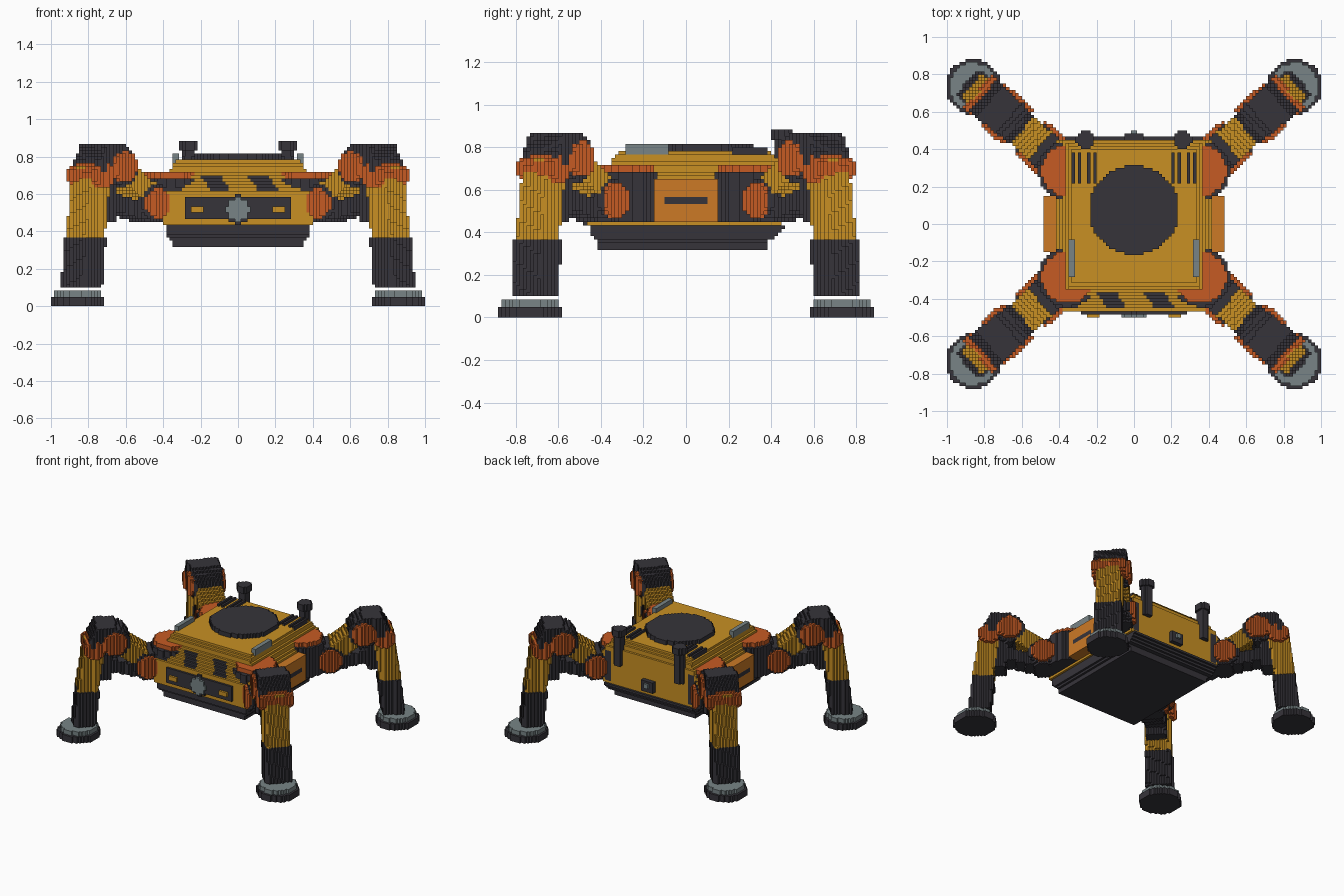
import bpy, bmesh, math
from math import hypot, floor

V = 1 / 60          # block size
cells = {}          # grid cell -> (part name, material); later parts carve earlier ones

if "Cube" in bpy.data.objects:
    bpy.data.objects.remove(bpy.data.objects["Cube"])


def material(name, rgb):
    m = bpy.data.materials.new(name)
    m.use_nodes = True
    lin = [((c / 255 + 0.055) / 1.055) ** 2.4 for c in rgb] + [1]
    m.diffuse_color = lin
    m.node_tree.nodes["Principled BSDF"].inputs["Base Color"].default_value = lin
    return m


YELLOW = material("ochre yellow", (200, 144, 35))
ORANGE = material("burnt orange", (198, 91, 36))
AMBER = material("panel orange", (204, 122, 38))
DARK = material("charcoal", (54, 52, 58))
GREY = material("steel grey", (120, 132, 134))


def fill(lo, hi, inside):
    """Grid cells within the bounds whose centre passes the test."""
    r = [range(floor(a / V + 0.5), floor(b / V + 0.5)) for a, b in zip(lo, hi)]
    return [(i, j, k) for i in r[0] for j in r[1] for k in r[2]
            if inside((i + .5) * V, (j + .5) * V, (k + .5) * V)]


def put(name, mat, lo, hi, inside=lambda x, y, z: True):
    for c in fill(lo, hi, inside):
        cells[c] = (name, mat)


def put_pair(name, mat, lo, hi, inside=lambda x, y, z: True):
    """A part on the +x side and its mirror image."""
    for i, j, k in fill(lo, hi, inside):
        cells[i, j, k] = ("left_" + name, mat)
        cells[-1 - i, j, k] = ("right_" + name, mat)


def ramp(v, a, b, fa, fb):
    t = min(1, max(0, (v - a) / (b - a)))
    return fa + (fb - fa) * t


# ---- body ----
def belly(x, y, z):
    return (abs(x) < ramp(z, .31, .39, .335, .39)
            and ramp(z, .36, .40, -.42, -.45) < y < ramp(z, .36, .42, .39, .47))


def front_edge(z):
    return ramp(z, .60, .79, -.467, -.30)


def hull(x, y, z):
    hx = ramp(z, .43, .53, .395, .42)
    if z > .64:
        hx = ramp(z, .66, .72, .42, .365) if z < .72 else ramp(z, .72, .79, .365, .335)
    return abs(x) < hx and front_edge(z) < y < ramp(z, .71, .79, .45, .39)


def stripes(x, y, z):
    u = (x + .7 * (z - .65) + .115) / .255
    return (hull(x, y, z) and y < front_edge(z) + .05
            and abs((u + .5) % 1 - .5) < .21)


put("belly", DARK, (-.5, -.5, .317), (.5, .5, .433), belly)
put("hull", YELLOW, (-.5, -.5, .433), (.5, .5, .783), hull)
put("hazard_stripes", DARK, (-.4, -.5, .617), (.4, -.2, .70), stripes)

# ---- hips and legs: built once in leg space, copied to four corners ----
HIP = (.355, .285)
DX, DY = .747, .665      # outward direction of a leg


def put_legs(name, mat, test, z0, z1):
    """test takes distance along the leg, distance across it and height."""
    def inside(x, y, z):
        ax, ay = x - HIP[0], y - HIP[1]
        return test(DX * ax + DY * ay, DX * ay - DY * ax, z)
    for i, j, k in fill((.15, .08, z0), (1, .9, z1), inside):
        for sx, side in ((i, "left"), (-1 - i, "right")):
            for sy, end in ((j, "back"), (-1 - j, "front")):
                cells[sx, sy, k] = (f"{end}_{side}_{name}", mat)


def drum(s0, r):
    return lambda s, w, z: hypot(s - s0, w) < r


def axle(s0, z0, r, w0, w1):
    return lambda s, w, z: w0 <= abs(w) < w1 and hypot(s - s0, z - z0) < r


def beam(a, b, half, wide):
    length = hypot(b[0] - a[0], b[1] - a[1])
    us, uz = (b[0] - a[0]) / length, (b[1] - a[1]) / length
    return lambda s, w, z: (abs(w) < wide
                            and 0 < (s - a[0]) * us + (z - a[1]) * uz < length
                            and abs((s - a[0]) * uz - (z - a[1]) * us) < half)


def knee_cover(s, w, z):
    return abs(w) < .11 and .38 < s < ramp(z, .78, .86, .605, .56) \
        and s > ramp(z, .74, .86, .36, .42) and z > ramp(s, .42, .5, .66, .72)


put_legs("hip", DARK, drum(0, .158), .45, .683)
put_legs("hip_cap", ORANGE, drum(0, .14), .683, .717)
put_legs("hip_link", DARK, beam((.08, .55), (.2, .55), .07, .085), .4, .7)
put_legs("thigh", YELLOW, beam((.17, .56), (.45, .77), .062, .097), .4, .9)
put_legs("thigh_strut", DARK, beam((.19, .49), (.47, .56), .045, .07), .4, .7)
put_legs("calf_piston", DARK, beam((.47, .76), (.51, .45), .045, .07), .4, .8)
put_legs("shin", YELLOW, beam((.565, .76), (.622, .36), .068, .083), .367, .75)
put_legs("lower_shin", DARK, beam((.61, .40), (.65, .06), .073, .09), .105, .367)
put_legs("knee_axle", ORANGE, axle(.575, .70, .07, 0, .118), .6, .8)
put_legs("knee_cover", DARK, knee_cover, .65, .867)
put_legs("lower_joint", DARK, axle(.19, .55, .10, 0, .1), .4, .7)
put_legs("upper_joint", DARK, axle(.43, .745, .105, 0, .1), .6, .867)
put_legs("lower_joint_disc", ORANGE, axle(.19, .55, .082, .085, .122), .4, .7)
put_legs("upper_joint_disc", ORANGE, axle(.43, .745, .082, .085, .128), .6, .9)
put_legs("foot_pad", DARK, drum(.676, .147), 0, .05)
put_legs("foot_top", GREY, drum(.676, .128), .05, .083)

# ---- top deck fittings ----
put("top_disc", DARK, (-.3, -.3, .767), (.3, .4, .817),
    lambda x, y, z: hypot(x, y - .075) < .24)
put_pair("vent_slats", DARK, (.19, .21, .767), (.36, .38, .80),
         lambda x, y, z: floor(x / V) in (12, 14, 17, 19))
put_pair("rail", GREY, (.317, -.29, .767), (.35, -.08, .817))

# ---- rear posts and latch ----
put_pair("post", DARK, (.2, .35, .60), (.35, .55, .883),
         lambda x, y, z: hypot(x - .26, y - .45) < (.05 if z > .83 else .034))
put("rear_latch", DARK, (-.05, .43, .467), (.05, .483, .55))
put("rear_latch_stud", GREY, (-.017, .467, .50), (.017, .50, .533))

# ---- front panel ----
put("front_panel", DARK, (-.283, -.483, .467), (.283, -.45, .583))
put_pair("marker_light", YELLOW, (.183, -.50, .50), (.25, -.467, .533))
put("camera_ring", DARK, (-.1, -.483, .4), (.1, -.45, .6),
    lambda x, y, z: hypot(x, z - .517) < .078)
put("camera_lens", GREY, (-.1, -.50, .4), (.1, -.467, .6),
    lambda x, y, z: hypot(x, z - .517) < .062)

# ---- side panels ----
put_pair("side_panel", AMBER, (.40, -.15, .45), (.483, .15, .65))
put_pair("side_slot", DARK, (.45, -.10, .54), (.483, .10, .567))

# ---- turn the cells into block surfaces, one object per part ----
STEPS = [(a, d) for a in range(3) for d in (0, 1)]
parts = {}
for cell, key in cells.items():
    parts.setdefault(key, []).append(cell)

for (name, mat), members in parts.items():
    bm = bmesh.new()
    verts = {}

    def corner(p):
        if p not in verts:
            verts[p] = bm.verts.new([c * V for c in p])
        return verts[p]

    for cell in members:
        for axis, d in STEPS:
            near = list(cell)
            near[axis] += 2 * d - 1
            if tuple(near) in cells:
                continue
            ring = []
            for u, v in ((0, 0), (1, 0), (1, 1), (0, 1)):
                p = list(cell)
                p[axis] += d
                p[(axis + 1) % 3] += u
                p[(axis + 2) % 3] += v
                ring.append(corner(tuple(p)))
            bm.faces.new(ring if d else ring[::-1])
    if bm.faces:
        mesh = bpy.data.meshes.new(name)
        bm.to_mesh(mesh)
        mesh.materials.append(mat)
        bpy.context.scene.collection.objects.link(bpy.data.objects.new(name, mesh))
    bm.free()
